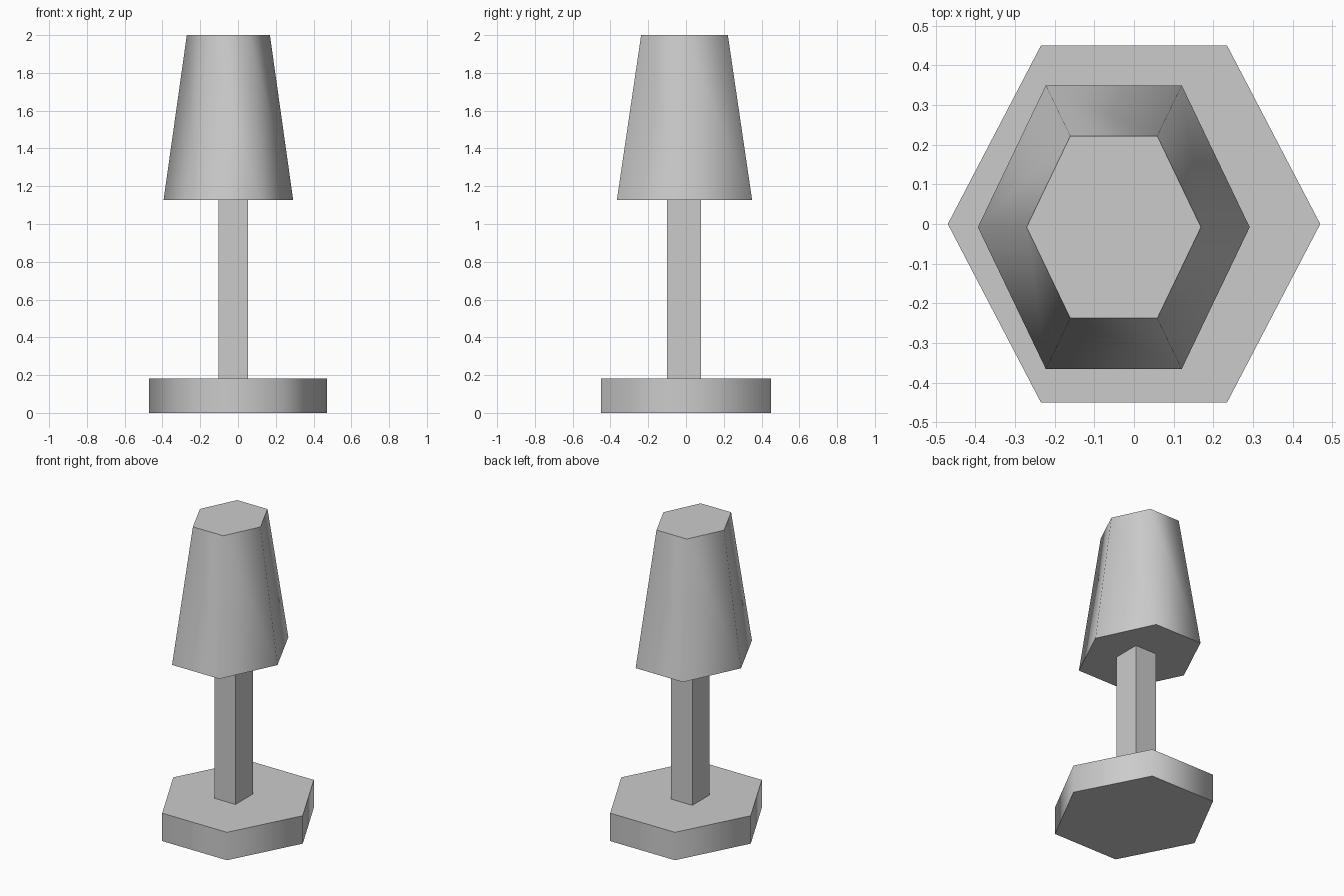
import bpy
import bmesh
import math
from mathutils import Matrix

cube = bpy.data.objects.get("Cube")
if cube:
    bpy.data.objects.remove(cube, do_unlink=True)

# One plain grey for the whole lamp
grey = bpy.data.materials.new("plain_grey")
grey.use_nodes = True
colour = (0.6, 0.6, 0.6, 1)
grey.diffuse_color = colour
grey.node_tree.nodes["Principled BSDF"].inputs["Base Color"].default_value = colour


def finish(name, bm):
    mesh = bpy.data.meshes.new(name)
    bm.to_mesh(mesh)
    bm.free()
    mesh.materials.append(grey)
    obj = bpy.data.objects.new(name, mesh)
    bpy.context.collection.objects.link(obj)
    return obj


def hex_part(name, centre, bottom, top, stretch, z0, z1):
    """Six-sided tapered solid with smooth sides and sharp caps."""
    bm = bmesh.new()
    bmesh.ops.create_cone(bm, cap_ends=True, segments=6,
                          radius1=bottom, radius2=top, depth=z1 - z0)
    # Turn a corner towards +x, then stretch along y
    corner = max(bm.verts, key=lambda v: v.co.x)
    turn = Matrix.Rotation(-math.atan2(corner.co.y, corner.co.x), 4, 'Z')
    place = Matrix.Translation((*centre, (z0 + z1) / 2))
    bm.transform(place @ Matrix.Diagonal((1, stretch, 1, 1)) @ turn)
    obj = finish(name, bm)
    bpy.ops.object.select_all(action='DESELECT')
    obj.select_set(True)
    bpy.context.view_layer.objects.active = obj
    bpy.ops.object.shade_smooth_by_angle(angle=math.radians(70))


# Foot and shade
hex_part("base", (0, 0), 0.47, 0.47, 1.106, 0, 0.183)
hex_part("lampshade", (-0.051, -0.008), 0.343, 0.22, 1.205, 1.127, 2)

# Square post between them
bm = bmesh.new()
bmesh.ops.create_cube(bm, size=1)
bm.transform(Matrix.Translation((-0.025, -0.01, 0.655))
             @ Matrix.Diagonal((0.154, 0.18, 0.944, 1)))
finish("post", bm)
